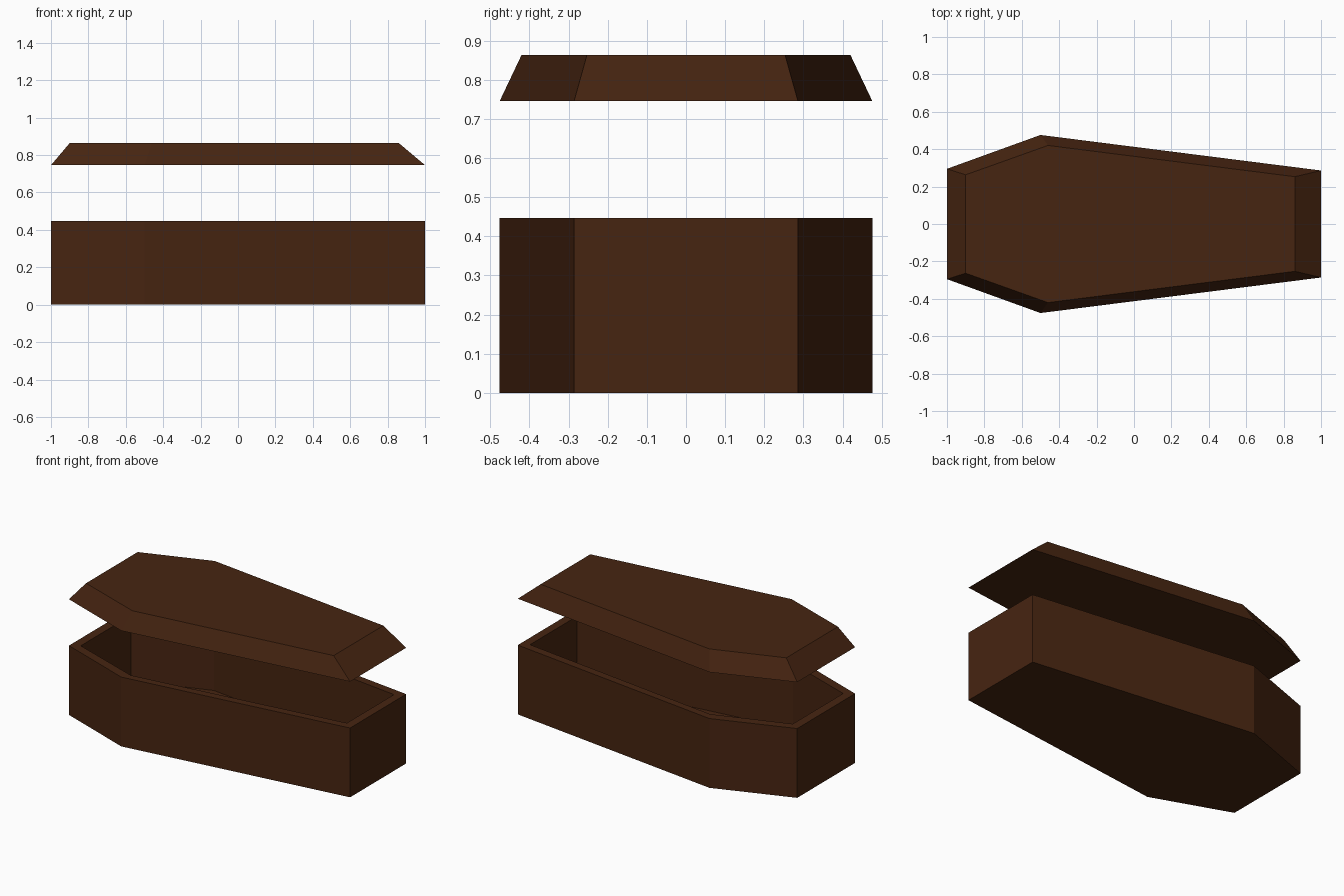
import bpy, bmesh

if "Cube" in bpy.data.objects:
    bpy.data.objects.remove(bpy.data.objects["Cube"])

wood = bpy.data.materials.new("dark_brown_wood")
wood.diffuse_color = (0.062, 0.018, 0.0055, 1)
wood.use_nodes = True
wood.node_tree.nodes["Principled BSDF"].inputs["Base Color"].default_value = wood.diffuse_color


def outline(points):
    """Mirror (x, half width) stations into a closed counter-clockwise outline."""
    return [(x, -y) for x, y in points] + [(x, y) for x, y in reversed(points)]


def loft(name, rings):
    """Skin a stack of (outline, z) rings and cap the first and last."""
    bm = bmesh.new()
    loops = [[bm.verts.new((x, y, z)) for x, y in outline(pts)] for pts, z in rings]
    n = len(loops[0])
    for a, b in zip(loops, loops[1:]):
        for i in range(n):
            j = (i + 1) % n
            bm.faces.new((a[i], a[j], b[j], b[i]))
    bm.faces.new(loops[0][::-1])
    bm.faces.new(loops[-1])
    bmesh.ops.recalc_face_normals(bm, faces=bm.faces[:])
    mesh = bpy.data.meshes.new(name)
    bm.to_mesh(mesh)
    bm.free()
    mesh.materials.append(wood)
    obj = bpy.data.objects.new(name, mesh)
    bpy.context.collection.objects.link(obj)
    return obj


outer = [(-1.0, 0.295), (-0.5, 0.476), (1.0, 0.286)]
inner = [(-0.942, 0.257), (-0.468, 0.424), (0.945, 0.24)]
crown = [(-0.9, 0.263), (-0.46, 0.42), (0.86, 0.253)]

# open box: up the outside, across the rim, down to the inner floor
loft("coffin_box", [(outer, 0.0), (outer, 0.447), (inner, 0.447), (inner, 0.025)])

# floating lid with bevelled sides
loft("coffin_lid", [(outer, 0.746), (crown, 0.864)])
